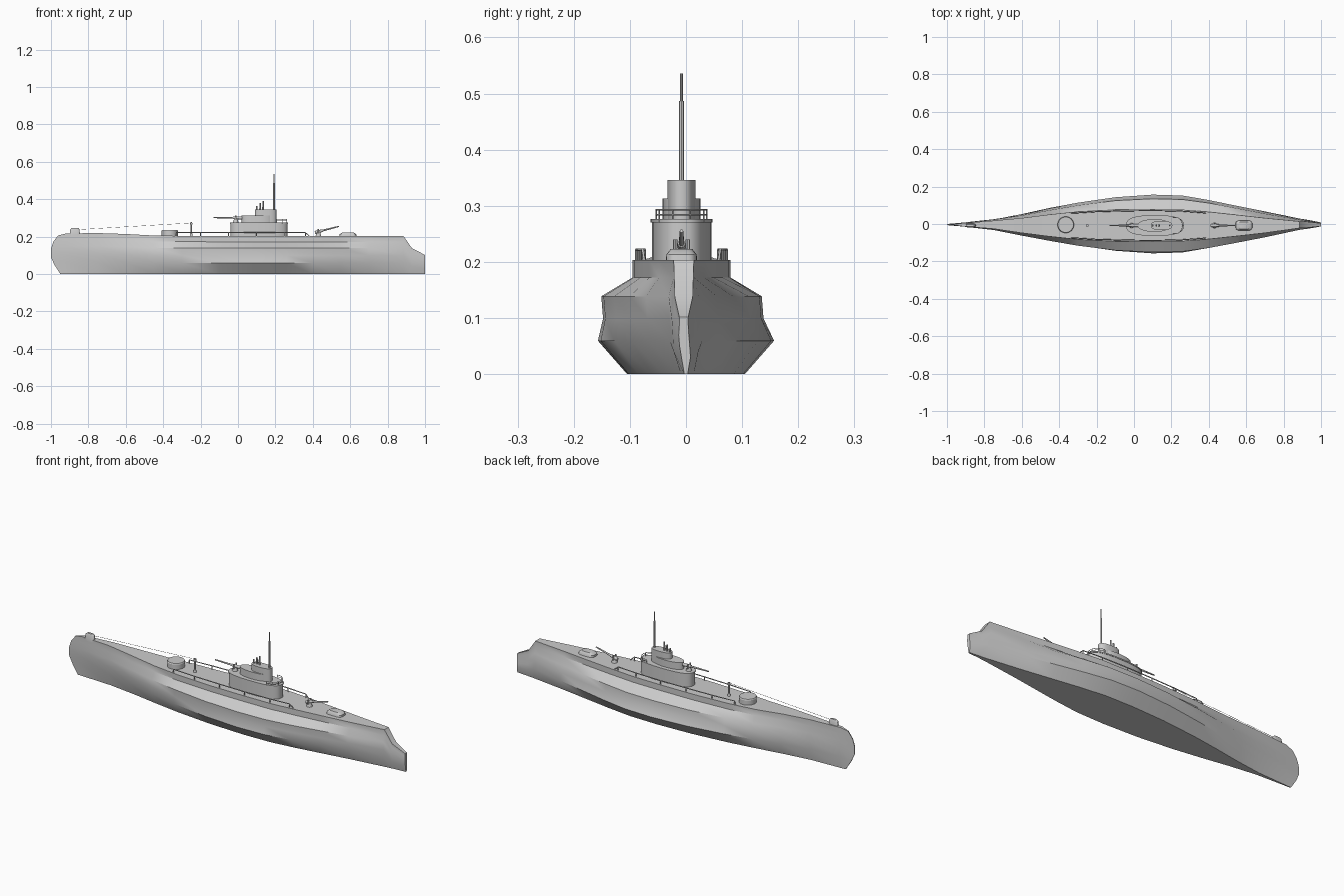
import bpy, bmesh, math
from mathutils import Vector

if "Cube" in bpy.data.objects:
    bpy.data.objects.remove(bpy.data.objects["Cube"])

CY = -0.008   # centreline of everything above the bilge


def finish(name, bm, angle=30):
    bmesh.ops.recalc_face_normals(bm, faces=bm.faces)
    me = bpy.data.meshes.new(name)
    bm.to_mesh(me)
    bm.free()
    ob = bpy.data.objects.new(name, me)
    bpy.context.collection.objects.link(ob)
    bpy.ops.object.select_all(action='DESELECT')
    ob.select_set(True)
    bpy.context.view_layer.objects.active = ob
    bpy.ops.object.shade_smooth_by_angle(angle=math.radians(angle))
    return ob


def loft(name, rings, angle=30):
    bm = bmesh.new()
    vs = [[bm.verts.new(p) for p in r] for r in rings]
    n = len(rings[0])
    for a, b in zip(vs, vs[1:]):
        for i in range(n):
            j = (i + 1) % n
            bm.faces.new((a[i], a[j], b[j], b[i]))
    bm.faces.new(vs[0])
    bm.faces.new(vs[-1])
    return finish(name, bm, angle)


def oval(x0, x1, hw, z, power=1.0, n=32, nose=0.5):
    """Plan outline from x0 to x1; nose places the widest point."""
    xm, pts = x0 + (x1 - x0) * nose, []
    for i in range(n):
        c, s = math.cos(2 * math.pi * i / n), math.sin(2 * math.pi * i / n)
        c = math.copysign(abs(c) ** power, c)
        s = math.copysign(abs(s) ** power, s)
        pts.append((xm + c * ((x1 - xm) if c > 0 else (xm - x0)), CY + s * hw, z))
    return pts


def rod(name, a, b, r1, r2=None, n=12):
    a, b = Vector(a), Vector(b)
    bm = bmesh.new()
    bmesh.ops.create_cone(bm, cap_ends=True, segments=n, radius1=r1,
                          radius2=r1 if r2 is None else r2, depth=(b - a).length)
    bm.transform((b - a).to_track_quat('Z', 'Y').to_matrix().to_4x4())
    bmesh.ops.translate(bm, verts=bm.verts, vec=(a + b) / 2)
    return finish(name, bm)


def pipe(name, pts, r):
    cu = bpy.data.curves.new(name, 'CURVE')
    cu.dimensions = '3D'
    cu.bevel_depth, cu.bevel_resolution, cu.use_fill_caps = r, 1, True
    sp = cu.splines.new('POLY')
    sp.points.add(len(pts) - 1)
    for p, q in zip(sp.points, pts):
        p.co = (*q, 1)
    ob = bpy.data.objects.new(name, cu)
    bpy.context.collection.objects.link(ob)
    return ob


# hull: x, half widths (bottom, bilge, side, deck), deck height
levels = [0, 0.06, 0.10, 0.14, 0.174, 0.205]
stations = [
    (-0.92, .003, .007, .009, .008, .217), (-0.75, .010, .024, .028, .022, .219),
    (-0.60, .030, .053, .054, .040, .214), (-0.45, .055, .086, .082, .059, .206),
    (-0.30, .077, .114, .108, .075, .204), (-0.10, .097, .143, .133, .085, .203),
    (0.10, .105, .157, .143, .087, .203), (0.26, .102, .152, .139, .085, .203),
    (0.40, .085, .128, .120, .073, .203), (0.55, .062, .097, .092, .057, .203),
    (0.70, .039, .067, .063, .040, .203), (0.885, .014, .029, .027, .018, .203),
    (0.93, .009, .022, .021, .016, .138), (1.0, .003, .008, .009, .008, .102)]


def hull_ring(xs, ws, zs):
    cs = [0, 0, CY * .6, CY, CY, CY]
    right = [(x, c * (1 if w > .03 else .5) + w, z) for x, w, z, c in zip(xs, ws, zs, cs)]
    left = [(x, c * (1 if w > .03 else .5) - w, z) for x, w, z, c in zip(xs, ws, zs, cs)]
    return right + left[::-1]


rings = [hull_ring([-.95, -.982, -1, -1, -.988, -.962], [.002] * 6,
                   [0, .05, .09, .135, .172, .206])]
for x, b, g, s, d, top in stations:
    rings.append(hull_ring([x] * 6, [b, g, s, s, d, d], [l * top / .205 for l in levels]))
loft("hull", rings, 38)

# conning tower, stepped
loft("tower_base", [oval(-.04, .265, .053, z, .75) for z in (.195, .276)])
loft("tower_deck_lip", [oval(-.043, .268, .055, z, .75) for z in (.270, .276)])
loft("tower_bridge", [oval(.02, .19, .034, z, .9, nose=.55) for z in (.27, .303, .313)])
loft("periscope_housing", [oval(.09, .205, .025, z, .8) for z in (.27, .346)])

# periscopes and mast
for i, (x, z) in enumerate([(.100, .365), (.118, .380), (.134, .391)]):
    rod(f"periscope_{i}", (x, CY, .30), (x, CY, z), .005, .004)
rod("mast_lower", (.192, CY, .34), (.192, CY, .487), .0045)
rod("mast_upper", (.192, CY, .487), (.192, CY, .536), .0025)

# tower railing at the rear
arc = [(.215 + .045 * math.cos(a), CY + .046 * math.sin(a))
       for a in [math.radians(-100 + 20 * k) for k in range(11)]]
for z in (.284, .293):
    pipe("tower_rail", [(x, y, z) for x, y in arc], .0013)
for x, y in arc[::2]:
    rod("tower_rail_post", (x, y, .27), (x, y, .293), .0013, n=6)


def gun(name, x, z, base, tip, breech):
    """Pedestal gun pointing from breech to tip in the xz plane."""
    rod(name + "_pedestal", (x, CY, base), (x, CY, z), .016, .008)
    tip, breech = Vector((tip[0], CY, tip[1])), Vector((breech[0], CY, breech[1]))
    rod(name + "_breech", breech, breech.lerp(tip, .32), .0085, .007)
    rod(name + "_barrel", breech.lerp(tip, .3), tip, .005, .0032)
    for s in (-1, 1):
        rod(name + "_cradle", (x, CY + s * .011, z - .012), (x, CY + s * .011, z + .012), .004, n=8)


gun("forward_gun", -.012, .300, .27, (-.13, .302), (.022, .300))
gun("aft_gun", .43, .228, .20, (.54, .255), (.412, .222))

# deck fittings
rod("deck_drum", (-.365, CY * .5, .195), (-.365, CY * .5, .231), .043, n=32)
rod("deck_drum_lid", (-.365, CY * .5, .231), (-.365, CY * .5, .236), .044, .041, n=32)
loft("aft_hatch", [oval(.542, .634, .028, .195, .5), oval(.544, .632, .027, .213, .5),
                   oval(.558, .618, .019, .223, .5)], 40)
loft("bow_fairlead", [oval(-.90, -.845, .011, .205, .6), oval(-.898, -.847, .010, .238, .6),
                      oval(-.888, -.855, .006, .246, .6)], 40)

# aerial post and wire
rod("aerial_post", (-.25, CY, .195), (-.25, CY, .277), .004)
rod("aerial_foot", (-.25, CY, .20), (-.25, CY, .218), .009, .005)
rod("aerial_cap", (-.25, CY, .264), (-.25, CY, .274), .0075)
pipe("aerial_wire", [(-.85, CY, .238), (-.25, CY, .273)], .0008)

# deck handrails on both sides
path = [(-.33, .066), (-.2, .074), (-.05, .078), (.1, .080), (.25, .077), (.36, .069)]
for s in (-1, 1):
    pts = [(x, CY + s * y, .222) for x, y in path]
    ends = [(-.335, CY + s * .066, .20)], [(.385, CY + s * .066, .20)]
    pipe("deck_rail", ends[0] + pts + ends[1], .0025)
    for x, y, z in pts:
        rod("deck_rail_post", (x, y, .195), (x, y, z), .0025, n=8)
